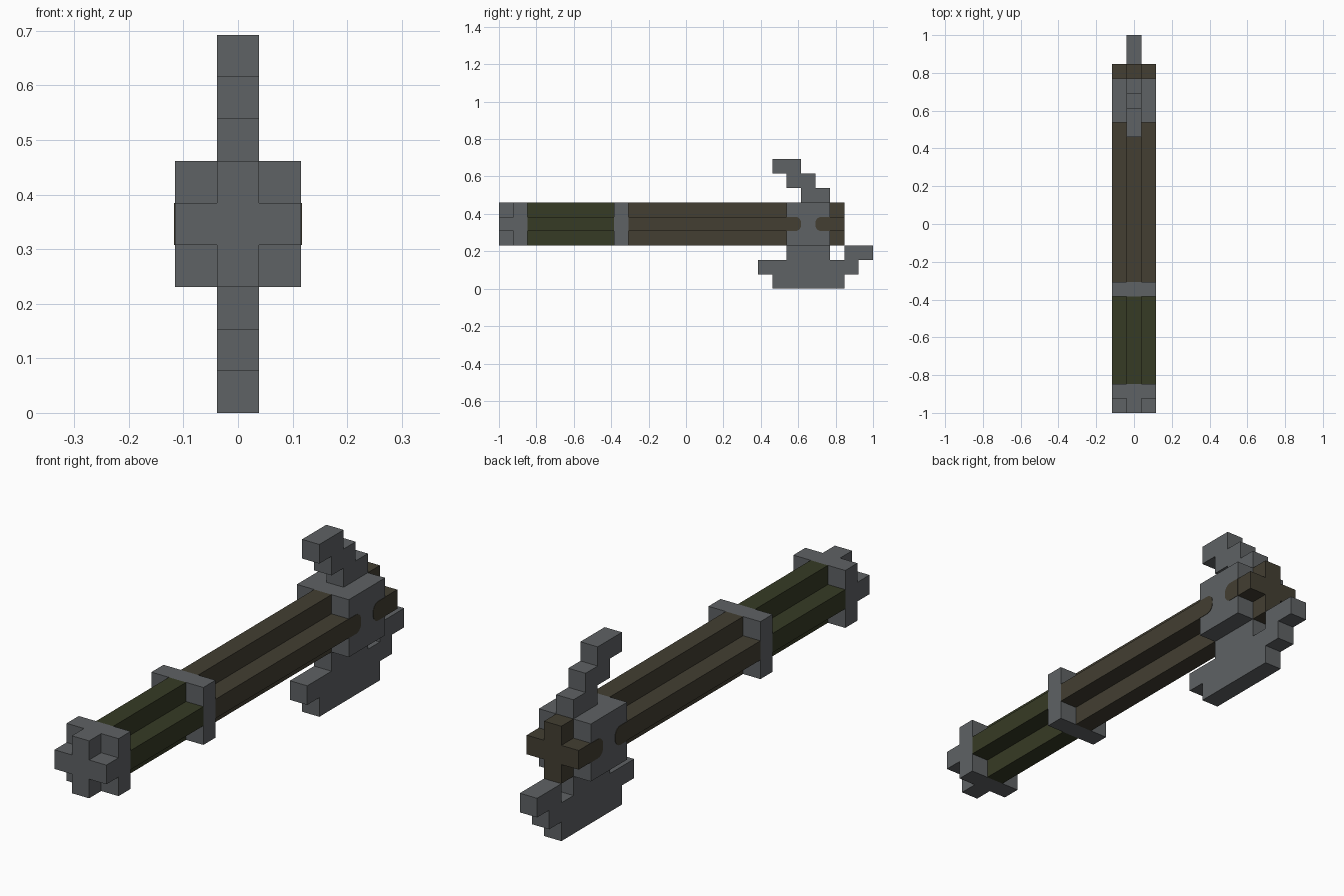
import bpy
import bmesh
import math
from mathutils import Vector

if "Cube" in bpy.data.objects:
    bpy.data.objects.remove(bpy.data.objects["Cube"], do_unlink=True)

U = 1 / 13            # one block
AXIS_Z = 4.5          # height of the shaft's centre line, in blocks
Y_START = -13         # front end, in blocks


def material(name, rgb):
    mat = bpy.data.materials.new(name)
    mat.use_nodes = True
    mat.diffuse_color = (*rgb, 1)
    mat.node_tree.nodes["Principled BSDF"].inputs["Base Color"].default_value = (*rgb, 1)
    return mat


STEEL = material("steel grey", (0.114, 0.122, 0.128))
BROWN = material("dark brown", (0.056, 0.049, 0.032))
GREEN = material("dark olive green", (0.037, 0.043, 0.018))


def prism(name, outline, axis, start, end, mat):
    """Extrude a flat outline along x (outline is y, z) or y (outline is x, z)."""
    bm = bmesh.new()

    def place(p):
        co = (start, p[0], p[1]) if axis == "x" else (p[0], start, p[1])
        return bm.verts.new(Vector(co) * U)

    face = bm.faces.new([place(p) for p in outline])
    grown = bmesh.ops.extrude_face_region(bm, geom=[face])["geom"]
    step = (end - start) * U
    move = (step, 0, 0) if axis == "x" else (0, step, 0)
    bmesh.ops.translate(bm, vec=move, verts=[g for g in grown if isinstance(g, bmesh.types.BMVert)])
    bmesh.ops.recalc_face_normals(bm, faces=bm.faces)
    mesh = bpy.data.meshes.new(name)
    bm.to_mesh(mesh)
    bm.free()
    mesh.materials.append(mat)
    obj = bpy.data.objects.new(name, mesh)
    bpy.context.collection.objects.link(obj)
    return obj


# Cross-sections of the shaft: a plus sign and a full square
quarter = [(1.5, -0.5), (1.5, 0.5), (0.5, 0.5)]
plus, square = [], []
for turn in range(4):
    for x, z in quarter:
        for _ in range(turn):
            x, z = -z, x
        plus.append((x, z + AXIS_Z))
square = [(sx * 1.5, sz * 1.5 + AXIS_Z) for sx, sz in ((-1, -1), (1, -1), (1, 1), (-1, 1))]

# Shaft sections from front to back: name, outline, length, colour
sections = [
    ("front_cap", plus, 1, STEEL),
    ("front_collar", square, 1, STEEL),
    ("grip", plus, 6, GREEN),
    ("middle_collar", square, 1, STEEL),
    ("shaft", plus, 11, BROWN),
    ("head_block", square, 3, STEEL),
    ("shaft_end", plus, 1, BROWN),
]
y = Y_START
for name, outline, length, mat in sections:
    prism(name, outline, "y", y, y + length, mat)
    y += length

# Stepped blades above and below the head, as side outlines
upper = [(8, 6), (10, 6), (10, 7), (9, 7), (9, 8), (8, 8),
         (8, 9), (6, 9), (6, 8), (7, 8), (7, 7), (8, 7)]
lower = [(6, 0), (11, 0), (11, 1), (12, 1), (12, 2), (13, 2), (13, 3), (11, 3),
         (11, 2), (10, 2), (10, 3), (7, 3), (7, 2), (5, 2), (5, 1), (6, 1)]
prism("upper_blade", upper, "x", -0.5, 0.5, STEEL)
prism("lower_blade", lower, "x", -0.5, 0.5, STEEL)


def inlay(name, edge, direction, side):
    """Thin round-ended plate running from the edge of the head block inward."""
    r = 0.42
    pts = [(edge, AXIS_Z - 0.5)]
    for sz in (-1, 1):
        for i in range(6):
            a = math.radians(90 - 18 * i if sz < 0 else 18 * i)
            pts.append((edge + direction * (1 - r + r * math.cos(a)),
                        AXIS_Z + sz * (0.5 - r + r * math.sin(a))))
    pts.append((edge, AXIS_Z + 0.5))
    prism(name, pts, "x", side * 1.48, side * 1.52, BROWN)


# Shaft colour running onto both sides of the head block
for label, side in (("left", 1), ("right", -1)):
    inlay("front_inlay_" + label, 7, 1, side)
    inlay("back_inlay_" + label, 10, -1, side)
